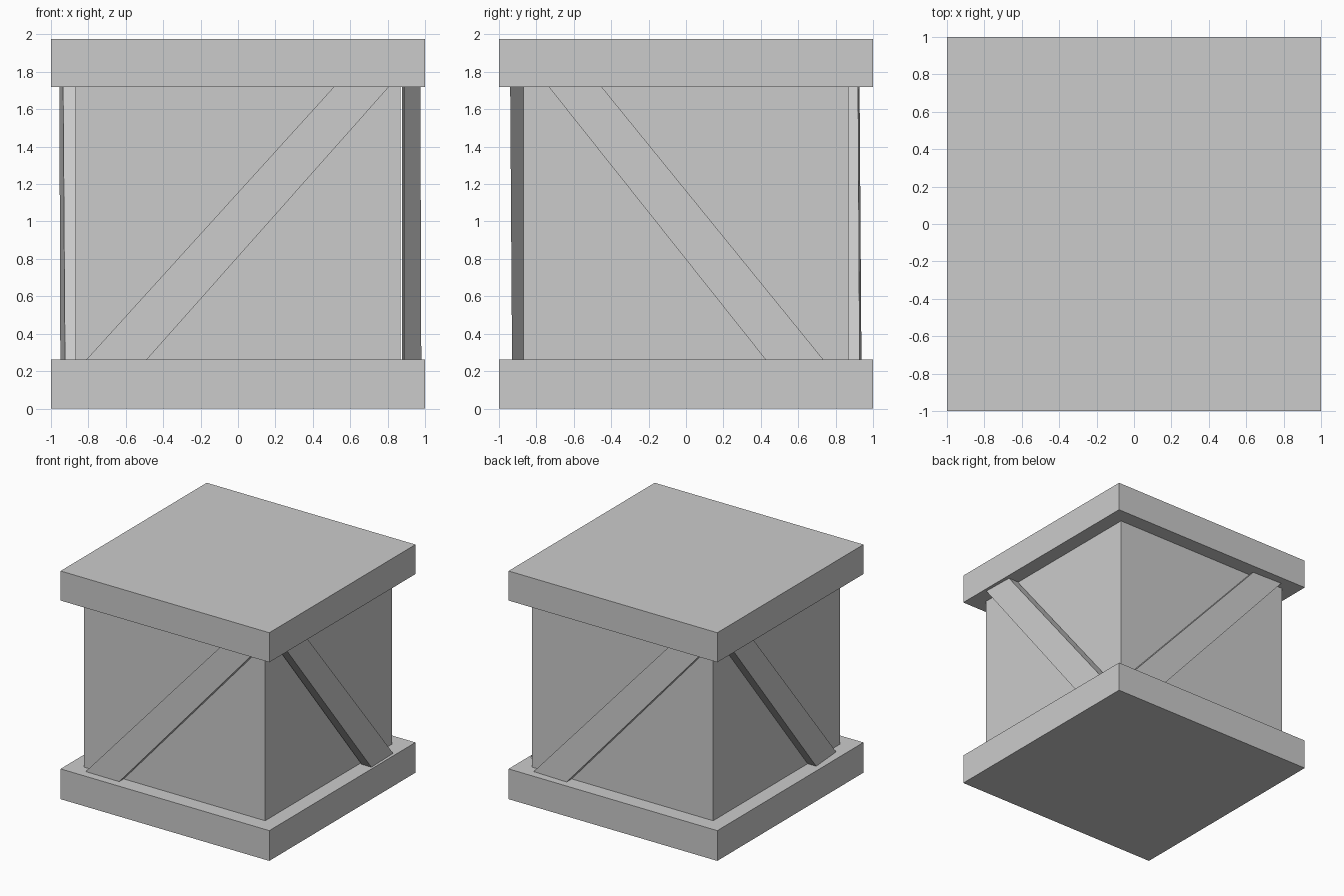
import bpy, bmesh
from math import radians
from mathutils import Matrix, Vector

if "Cube" in bpy.data.objects:
    bpy.data.objects.remove(bpy.data.objects["Cube"])

Z0, Z1 = 0.262, 1.72   # gap between the two slabs
TOP = 1.976


def box(name, half, z0, z1):
    bpy.ops.mesh.primitive_cube_add(size=1, location=(0, 0, (z0 + z1) / 2))
    ob = bpy.context.object
    ob.name = name
    ob.scale = (half * 2, half * 2, z1 - z0)
    bpy.ops.object.transform_apply(location=False, rotation=False, scale=True)
    return ob


def brace(name, angle, bottom, top, outer_bot, outer_top, inner):
    """Diagonal plank on one side: bottom/top are its left and right edges,
    outer_* the outer depth at those edges, inner the back depth at those edges."""
    rot = Matrix.Rotation(radians(angle), 4, 'Z')

    def ring(edges, outer, z):
        (l, r), (ol, orr), (il, ir) = edges, outer, inner
        return [Vector(p) for p in ((l, -ol, z), (r, -orr, z), (r, -ir, z), (l, -il, z))]

    lo, hi = ring(bottom, outer_bot, Z0), ring(top, outer_top, Z1)
    bm = bmesh.new()
    # run both ends slightly into the slabs
    a = [bm.verts.new(rot @ p.lerp(q, -0.02)) for p, q in zip(lo, hi)]
    b = [bm.verts.new(rot @ p.lerp(q, 1.02)) for p, q in zip(lo, hi)]
    bm.faces.new(a)
    bm.faces.new(b)
    for i in range(4):
        j = (i + 1) % 4
        bm.faces.new((a[i], a[j], b[j], b[i]))
    bmesh.ops.recalc_face_normals(bm, faces=bm.faces)
    me = bpy.data.meshes.new(name)
    bm.to_mesh(me)
    bm.free()
    bpy.context.collection.objects.link(bpy.data.objects.new(name, me))


# crate body
box("bottom_slab", 1.0, 0, Z0)
box("core", 0.868, Z0 - 0.02, Z1 + 0.02)
box("top_slab", 1.0, Z1, TOP)

# diagonal planks, one per side, each slightly skewed
rising = ((-0.81, -0.487), (0.513, 0.807))
falling = ((0.425, 0.734), (-0.734, -0.451))
brace("front_brace", 0, *rising, (0.928, 0.93), (0.935, 0.94), (0.85, 0.85))
brace("back_brace", 180, *rising, (0.928, 0.938), (0.92, 0.928), (0.85, 0.85))
brace("right_brace", 90, *falling, (0.98, 0.973), (0.975, 0.968), (0.887, 0.877))
brace("left_brace", 270, *falling, (0.95, 0.925), (0.955, 0.935), (0.86, 0.85))
